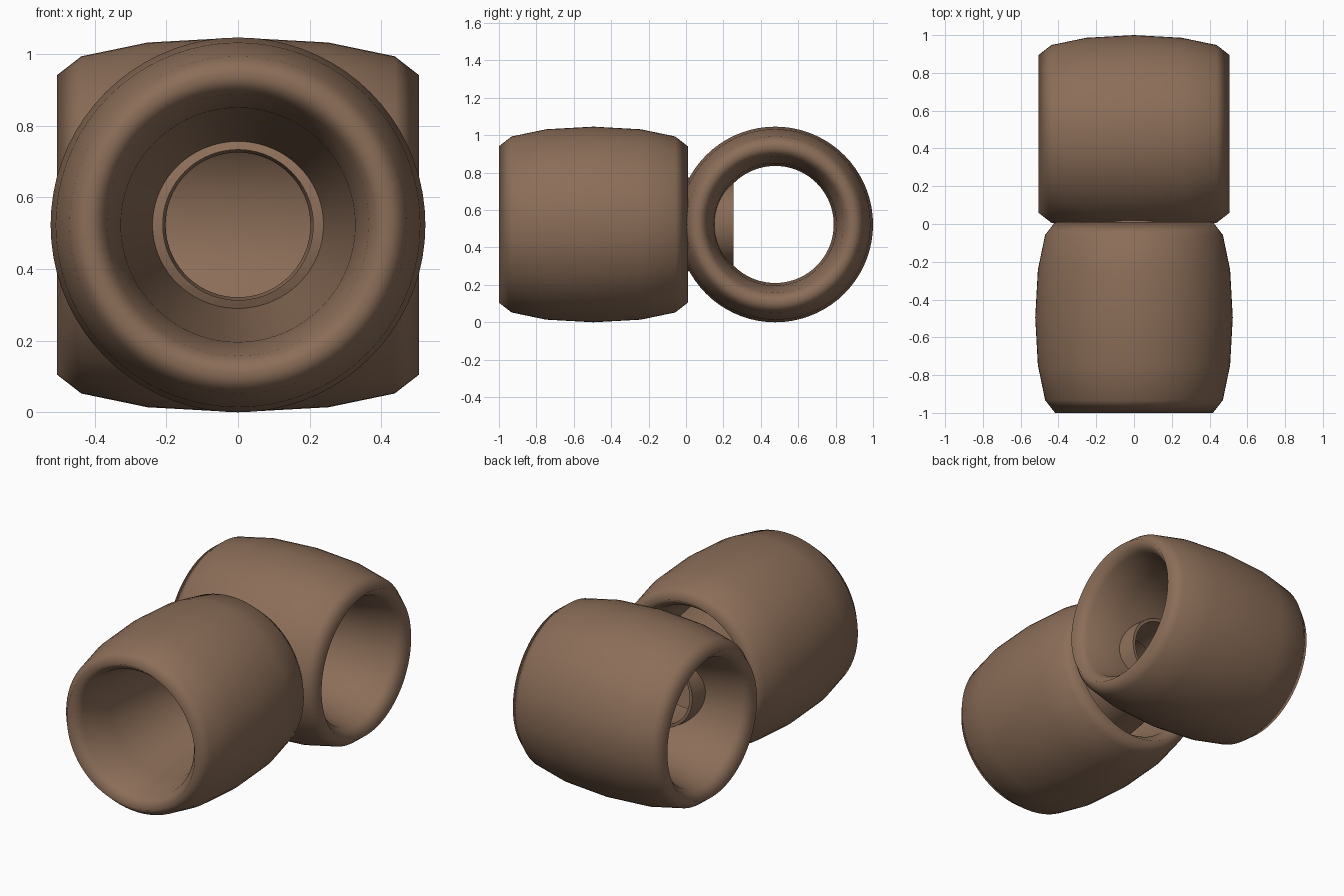
import bpy, math
from mathutils import Matrix

if "Cube" in bpy.data.objects:
    bpy.data.objects.remove(bpy.data.objects["Cube"])

brown = bpy.data.materials.new("warm_brown")
brown.diffuse_color = (0.26, 0.155, 0.098, 1)
brown.use_nodes = True
brown.node_tree.nodes["Principled BSDF"].inputs["Base Color"].default_value = brown.diffuse_color

AXIS_Z = 0.523          # height of both barrel axes
MAJOR, MINOR, HALF = 0.418, 0.105, 0.505
SEG = 72


def lathe(name, profile, rot, loc, closed=True):
    """Spin (radius, axial) points around local z, then rotate and place."""
    n = len(profile)
    verts = [(r * math.cos(2 * math.pi * i / SEG), r * math.sin(2 * math.pi * i / SEG), h)
             for i in range(SEG) for r, h in profile]
    faces = []
    for i in range(SEG):
        a, b = i * n, (i + 1) % SEG * n
        for j in range(n):
            k = (j + 1) % n
            faces.append((a + j, b + j, b + k, a + k))
    me = bpy.data.meshes.new(name)
    me.from_pydata(verts, [], faces)
    me.transform(Matrix.Translation(loc) @ rot)
    me.materials.append(brown)
    ob = bpy.data.objects.new(name, me)
    bpy.context.collection.objects.link(ob)
    return ob


def smooth(ob, angle):
    bpy.ops.object.select_all(action='DESELECT')
    ob.select_set(True)
    bpy.context.view_layer.objects.active = ob
    bpy.ops.object.shade_smooth_by_angle(angle=math.radians(angle))


# stretched ring cross-section shared by both barrels
ring = [(MAJOR + MINOR * math.cos(math.radians(a)), HALF * math.sin(math.radians(a)))
        for a in range(0, 360, 30)]
along_y = Matrix.Rotation(math.radians(-90), 4, 'X')
along_x = Matrix.Rotation(math.radians(90), 4, 'Y')

front = lathe("front_barrel", ring, along_y, (0, -0.495, AXIS_Z))
back = lathe("back_barrel", ring, along_x, (0, 0.477, AXIS_Z))
for ob in (front, back):
    smooth(ob, 180)

# tapered sleeve running out of the front barrel, through the back barrel's wall
sleeve = [(0.33, -0.75), (0.345, -0.75), (0.22, 0.255), (0.202, 0.255)]
cone = lathe("joining_sleeve", sleeve, along_y, (0, 0, AXIS_Z))
smooth(cone, 40)

# opening in the back barrel wall where the sleeve enters
cutter = lathe("sleeve_cutter", [(0.0001, -0.2), (0.21, -0.2), (0.21, 0.3), (0.0001, 0.3)],
               along_y, (0, 0, AXIS_Z))
cutter.hide_render = True
bpy.context.view_layer.objects.active = back
mod = back.modifiers.new("sleeve_opening", 'BOOLEAN')
mod.operation = 'DIFFERENCE'
mod.solver = 'EXACT'
mod.object = cutter
bpy.ops.object.select_all(action='DESELECT')
back.select_set(True)
bpy.ops.object.modifier_apply(modifier=mod.name)
bpy.data.objects.remove(cutter)
